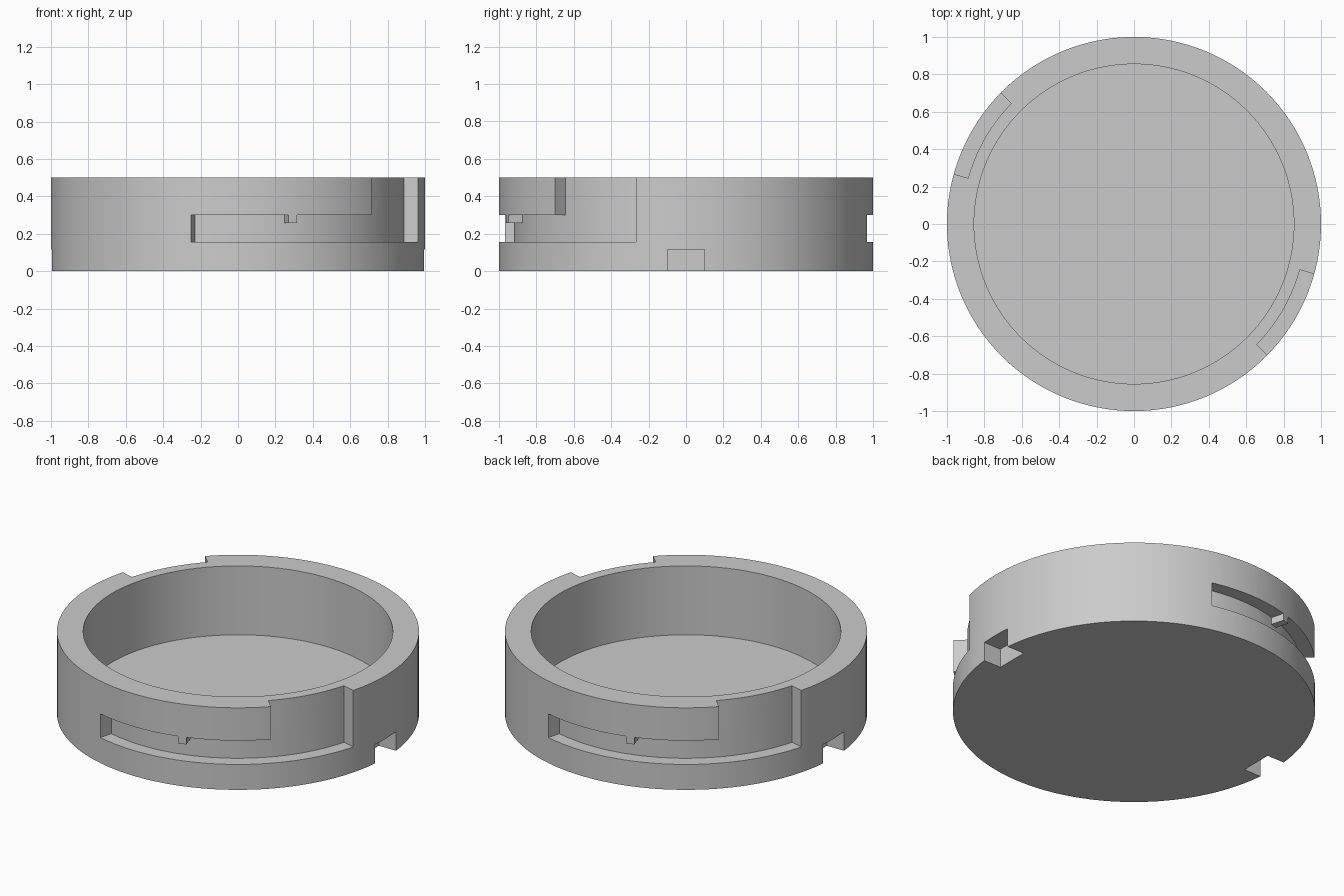
import bpy, bmesh
from math import cos, sin, radians, ceil

if "Cube" in bpy.data.objects:
    bpy.data.objects.remove(bpy.data.objects["Cube"])

R, R_IN, R_SLOT = 1.0, 0.855, 0.92
H, FLOOR = 0.5, 0.08
SEGS = 128


def finish(name, bm):
    bmesh.ops.recalc_face_normals(bm, faces=bm.faces)
    me = bpy.data.meshes.new(name)
    bm.to_mesh(me)
    bm.free()
    ob = bpy.data.objects.new(name, me)
    bpy.context.collection.objects.link(ob)
    return ob


def lathe(name, profile):
    """Revolve an (r, z) profile; both ends are closed with flat discs."""
    bm = bmesh.new()
    rings = [[bm.verts.new((r * cos(radians(i * 360 / SEGS)),
                            r * sin(radians(i * 360 / SEGS)), z))
              for i in range(SEGS)] for r, z in profile]
    for a, b in zip(rings, rings[1:]):
        for i in range(SEGS):
            j = (i + 1) % SEGS
            bm.faces.new((a[i], a[j], b[j], b[i]))
    bm.faces.new(rings[0])
    bm.faces.new(rings[-1])
    return finish(name, bm)


def sector(name, r0, r1, a0, a1, z0, z1):
    """Solid piece of a ring between two angles in degrees."""
    bm = bmesh.new()
    n = max(1, ceil((a1 - a0) / 2.8))
    rows = []
    for i in range(n + 1):
        a = radians(a0 + (a1 - a0) * i / n)
        rows.append([bm.verts.new((r * cos(a), r * sin(a), z))
                     for r, z in ((r0, z0), (r1, z0), (r1, z1), (r0, z1))])
    for p, q in zip(rows, rows[1:]):
        for k in range(4):
            m = (k + 1) % 4
            bm.faces.new((p[k], p[m], q[m], q[k]))
    bm.faces.new(rows[0])
    bm.faces.new(rows[-1])
    return finish(name, bm)


def block(name, x0, x1, y0, y1, z0, z1):
    bm = bmesh.new()
    bmesh.ops.create_cube(bm, size=1)
    for v in bm.verts:
        v.co = (x1 if v.co.x > 0 else x0, y1 if v.co.y > 0 else y0,
                z1 if v.co.z > 0 else z0)
    return finish(name, bm)


# Open round cup
cup = lathe("cup", [(R, 0), (R, H), (R_IN, H), (R_IN, FLOOR)])

# Two opposite bayonet slots and two bottom notches
cutters, bumps = [], []
for side, turn in (("right", 0), ("left", 180)):
    cutters.append(sector("slot_entry_cutter_" + side, R_SLOT, 1.1,
                          turn - 44.5, turn - 15.5, 0.155, 0.6))
    cutters.append(sector("slot_track_cutter_" + side, R_SLOT, 1.1,
                          turn - 104.5, turn - 30, 0.155, 0.30))
    s = 1 if turn == 0 else -1
    x0, x1 = sorted((s * 0.88, s * 1.2))
    cutters.append(block("notch_cutter_" + side, x0, x1, -0.1, 0.1, -0.1, 0.115))
    # Small locking bump hanging from the roof of the slot
    bumps.append(sector("locking_bump_" + side, R_SLOT - 0.005, R,
                        turn - 74.3, turn - 71.6, 0.257, 0.30))

for c in cutters:
    c.hide_render = True
    mod = cup.modifiers.new(c.name, 'BOOLEAN')
    mod.operation = 'DIFFERENCE'
    mod.solver = 'EXACT'
    mod.object = c

# Apply the cuts, smooth the round walls, remove helpers
bpy.ops.object.select_all(action='DESELECT')
cup.select_set(True)
bpy.context.view_layer.objects.active = cup
bpy.ops.object.convert(target='MESH')
bpy.ops.object.shade_smooth_by_angle(angle=radians(30))
for c in cutters:
    bpy.data.objects.remove(c, do_unlink=True)
